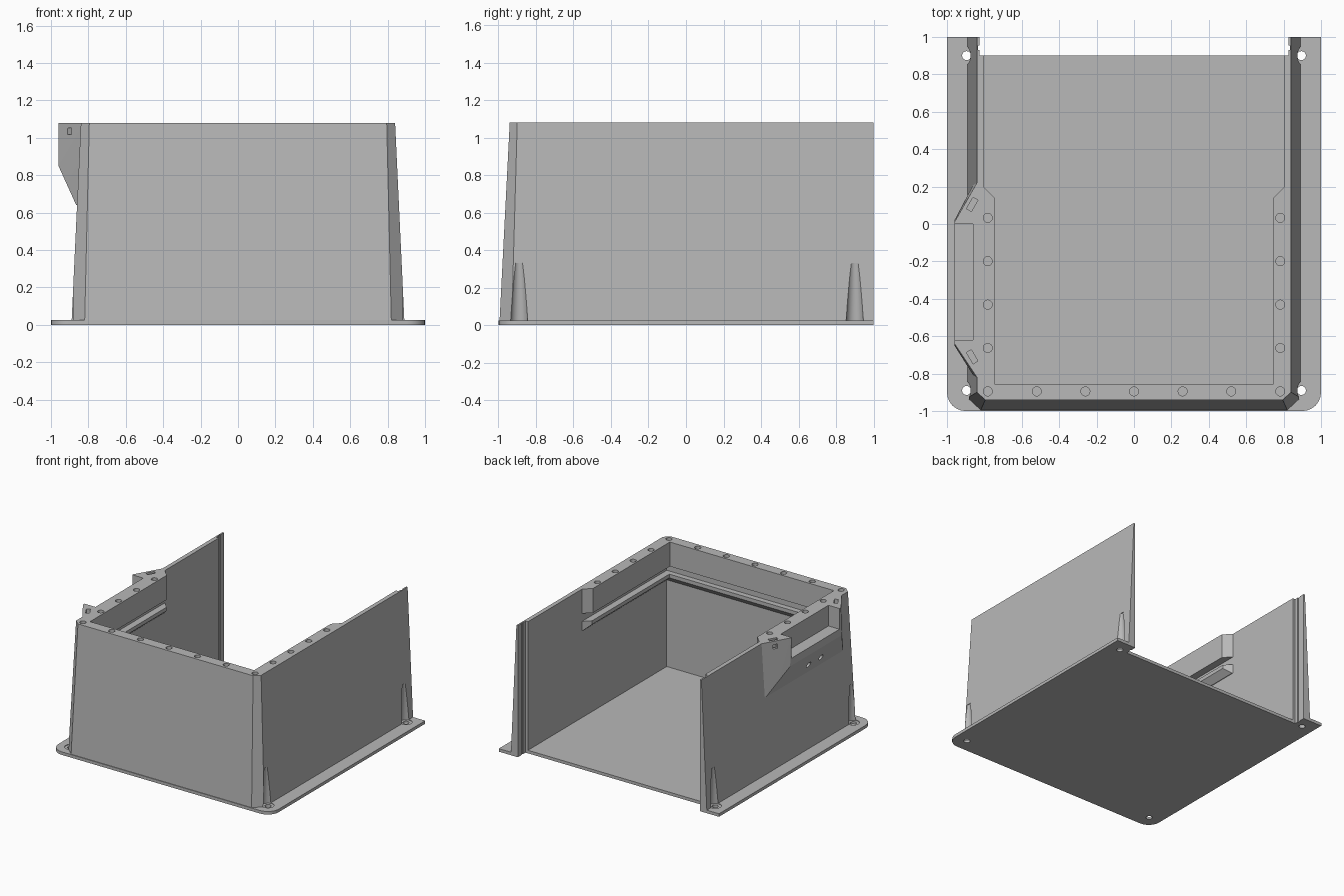
import bpy, bmesh
from math import cos, sin, pi, radians
from mathutils import Vector, Matrix

if "Cube" in bpy.data.objects:
    bpy.data.objects.remove(bpy.data.objects["Cube"])

grey = bpy.data.materials.new("plain_grey")
grey.use_nodes = True
GREY = (0.48, 0.48, 0.48, 1)
grey.diffuse_color = GREY
grey.node_tree.nodes["Principled BSDF"].inputs["Base Color"].default_value = GREY


def make(name, bm):
    bmesh.ops.recalc_face_normals(bm, faces=bm.faces)
    mesh = bpy.data.meshes.new(name)
    bm.to_mesh(mesh)
    bm.free()
    mesh.materials.append(grey)
    ob = bpy.data.objects.new(name, mesh)
    bpy.context.collection.objects.link(ob)
    return ob


def loft(bm, rings):
    """Closed solid through rings given as (outline, z)."""
    loops = [[bm.verts.new((x, y, z)) for x, y in pts] for pts, z in rings]
    bm.faces.new(loops[0][::-1])
    bm.faces.new(loops[-1])
    for a, b in zip(loops, loops[1:]):
        for i in range(len(a)):
            j = (i + 1) % len(a)
            bm.faces.new((a[i], a[j], b[j], b[i]))


def solid(name, *rings):
    bm = bmesh.new()
    loft(bm, rings)
    return make(name, bm)


def box(name, x0, x1, y0, y1, z0, z1):
    pts = [(x0, y0), (x1, y0), (x1, y1), (x0, y1)]
    return solid(name, (pts, z0), (pts, z1))


def pins(name, centres, r0, r1, z0, z1, n=24):
    """Upright cylinders or cones, one per centre."""
    bm = bmesh.new()
    ring = lambda c, r: [(c[0] + r * cos(2 * pi * i / n), c[1] + r * sin(2 * pi * i / n)) for i in range(n)]
    for c in centres:
        loft(bm, [(ring(c, r0), z0), (ring(c, r1), z1)])
    return make(name, bm)


def combine(target, other, op):
    m = target.modifiers.new(op, 'BOOLEAN')
    m.operation, m.object, m.solver = op, other, 'EXACT'
    bpy.context.view_layer.objects.active = target
    bpy.ops.object.modifier_apply(modifier=m.name)
    bpy.data.objects.remove(other)


def mirrored(half):
    return half + [(-x, y) for x, y in reversed(half)]


TOP, FLOOR = 1.08, 0.025

# tapered outer shell with chamfered front corners
low = mirrored([(0.89, 1), (0.89, -0.93), (0.82, -0.995)])
high = mirrored([(0.84, 1), (0.84, -0.9), (0.795, -0.94)])
case = solid("enclosure", (low, 0.01), (high, TOP))
combine(case, box("cavity", -0.805, 0.805, -0.9, 2, FLOOR, 2), 'DIFFERENCE')

# base plate with rounded front corners
corner = [(0.9 + 0.1 * sin(a), -0.9 - 0.1 * cos(a)) for a in [radians(90 - 15 * i) for i in range(7)]]
plate = mirrored([(1, 1)] + corner)
combine(case, solid("base_plate", (plate, 0), (plate, FLOOR)), 'UNION')


# U-shaped top rim, and the rail with a sloped underside below it
def u_shape(ix, iy):
    end = 0.2 - (0.805 - ix)
    return mirrored([(0.815, -0.91), (0.815, 0.21), (0.805, 0.2), (ix, end), (ix, iy)])


combine(case, solid("top_rim", (u_shape(0.745, -0.855), 0.88), (u_shape(0.745, -0.855), TOP)), 'UNION')
combine(case, solid("rail", (u_shape(0.8, -0.895), 0.74), (u_shape(0.75, -0.855), 0.785),
                    (u_shape(0.75, -0.855), 0.815)), 'UNION')


# side housing with slanted ears, tapering into the wall
def ears(x, y0, y1, grow):
    return [(-0.81, 0.22 + grow), (-0.84, 0.22 + grow), (x, y1), (x, y0),
            (-0.84, -0.82 - grow), (-0.81, -0.82 - grow)]


housing = bmesh.new()
for pts, z in ((ears(-0.96, -0.64, 0.01, 0), TOP), (ears(-0.96, -0.65, 0.02, 0.01), 0.85),
               (ears(-0.865, -0.8, 0.2, 0.02), 0.64)):
    for x, y in pts:
        housing.verts.new((x, y, z))
hull = bmesh.ops.convex_hull(housing, input=housing.verts)
spare = {g for g in hull["geom_interior"] + hull["geom_unused"] if isinstance(g, bmesh.types.BMVert)}
bmesh.ops.delete(housing, geom=list(spare), context='VERTS')
bmesh.ops.dissolve_limit(housing, angle_limit=0.01, verts=housing.verts, edges=housing.edges)
combine(case, make("side_housing", housing), 'UNION')
combine(case, box("housing_recess", -1.2, -0.86, -0.62, 0, 0.91, 2), 'DIFFERENCE')

# open back: notch and panel grooves
combine(case, box("back_notch", -0.827, 0.827, 0.9, 2, -1, 2), 'DIFFERENCE')
combine(case, box("panel_groove", -0.833, 0.833, 0.93, 0.955, -1, 2), 'DIFFERENCE')

# mounting holes with conical screw clearance
mounts = [(x, y) for x in (-0.895, 0.895) for y in (-0.89, 0.9)]
combine(case, pins("screw_clearance", mounts, 0.047, 0.027, 0.02, 0.33), 'DIFFERENCE')
combine(case, pins("mount_hole", mounts, 0.024, 0.024, -0.1, 0.1), 'DIFFERENCE')

# blind screw holes round the rim
rim = [(s * 0.782, -0.895 + 0.232 * i) for s in (-1, 1) for i in range(5)]
rim += [(0.26 * i, -0.895) for i in range(-2, 3)]
combine(case, pins("rim_hole", rim, 0.024, 0.024, 0.98, 1.2), 'DIFFERENCE')

# cable holes through the housing wall
cable = bmesh.new()
for y in (-0.3, -0.46):
    bmesh.ops.create_cone(cable, cap_ends=True, segments=20, radius1=0.024, radius2=0.024, depth=0.4,
                          matrix=Matrix.Translation((-0.88, y, 0.725)) @ Matrix.Rotation(pi / 2, 4, 'Y'))
combine(case, make("cable_hole", cable), 'DIFFERENCE')

# nut slots in the ear tops, and holes through the slanted ear faces
for y, turn in ((0.105, -30), (-0.71, 30)):
    spin = Matrix.Translation((-0.865, y, 0)) @ Matrix.Rotation(radians(turn), 4, 'Z')
    for name, size, at in (("nut_slot", (0.03, 0.07, 0.2), (0, 0, 1.1)),
                           ("ear_hole", (0.2, 0.035, 0.035), (-0.1, 0, 1.035))):
        bm = bmesh.new()
        bmesh.ops.create_cube(bm, size=1, matrix=spin @ Matrix.Translation(at) @ Matrix.Diagonal((*size, 1)))
        combine(case, make(name, bm), 'DIFFERENCE')

# smooth only the round holes
bpy.ops.object.select_all(action='DESELECT')
case.select_set(True)
bpy.context.view_layer.objects.active = case
bpy.ops.object.shade_smooth_by_angle(angle=radians(20))
